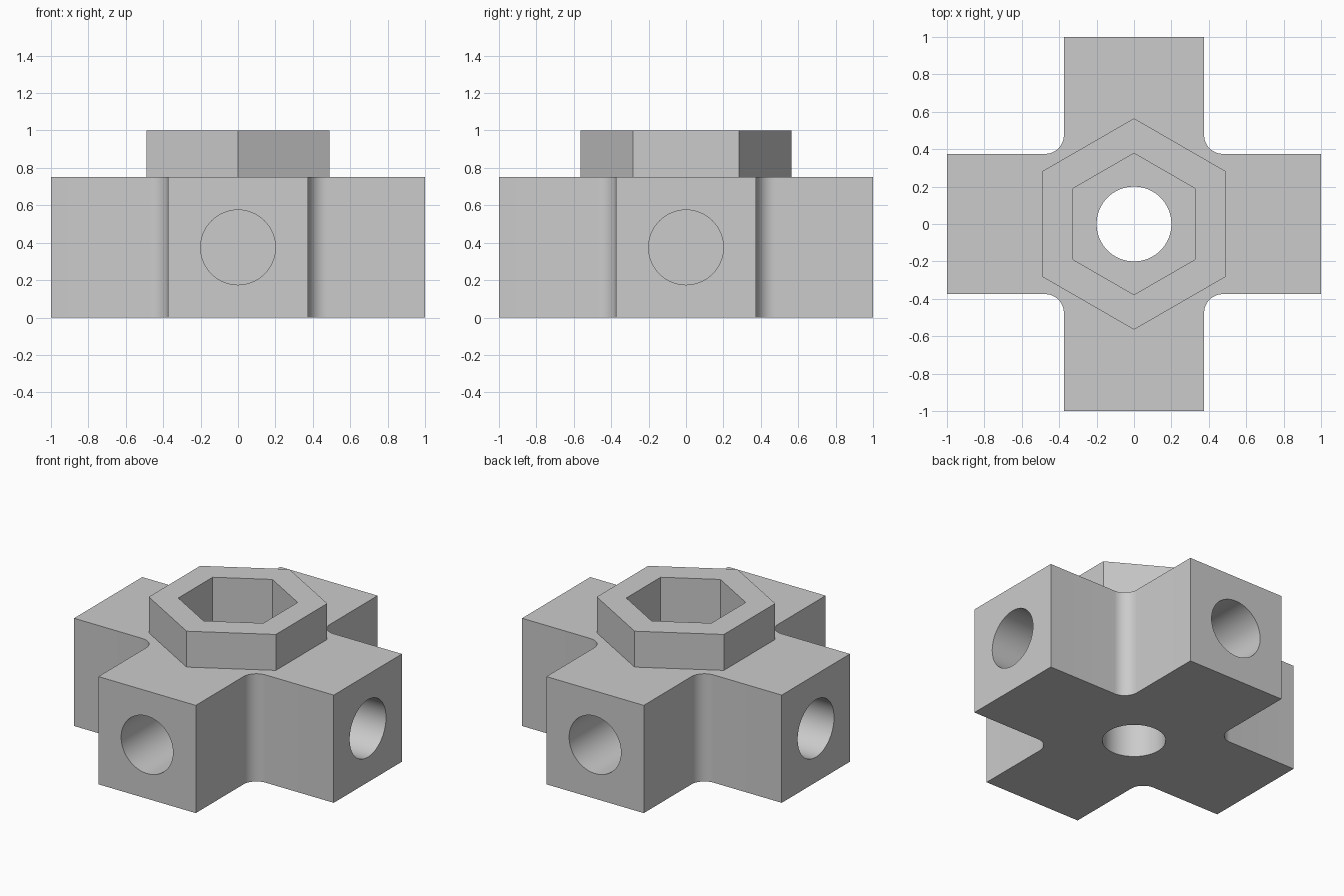
import bpy
import bmesh
from math import pi, cos, sin, radians
from mathutils import Matrix, Vector

cube = bpy.data.objects.get("Cube")
if cube:
    bpy.data.objects.remove(cube, do_unlink=True)

ARM = 0.375          # half width of an arm
FILLET = 0.1         # inner corner radius
BODY_H = 0.75
BORE = 0.2
HOLE_DEPTH = 0.5
SOCKET_Z = 0.5       # floor of the hexagonal socket

grey = bpy.data.materials.new("grey")
grey.use_nodes = True
colour = (0.6, 0.6, 0.6, 1)
grey.diffuse_color = colour
grey.node_tree.nodes["Principled BSDF"].inputs["Base Color"].default_value = colour


def prism(name, outline, z0, z1, matrix=Matrix()):
    """Extrude a flat outline from z0 to z1."""
    bm = bmesh.new()
    face = bm.faces.new([bm.verts.new((x, y, z0)) for x, y in outline])
    top = bmesh.ops.extrude_face_region(bm, geom=[face])["geom"]
    bmesh.ops.translate(bm, vec=(0, 0, z1 - z0),
                        verts=[v for v in top if isinstance(v, bmesh.types.BMVert)])
    bmesh.ops.recalc_face_normals(bm, faces=bm.faces)
    bm.transform(matrix)
    mesh = bpy.data.meshes.new(name)
    bm.to_mesh(mesh)
    bm.free()
    mesh.materials.append(grey)
    obj = bpy.data.objects.new(name, mesh)
    bpy.context.collection.objects.link(obj)
    return obj


def polygon(radius, sides, start=0.0):
    return [(radius * cos(start + 2 * pi * i / sides),
             radius * sin(start + 2 * pi * i / sides)) for i in range(sides)]


def combine(target, tool, operation):
    """Apply a boolean and remove its tool."""
    mod = target.modifiers.new(operation, 'BOOLEAN')
    mod.operation = operation
    mod.solver = 'EXACT'
    mod.object = tool
    bpy.context.view_layer.objects.active = target
    bpy.ops.object.modifier_apply(modifier=mod.name)
    bpy.data.objects.remove(tool, do_unlink=True)


# Cross outline: one arm end plus one rounded inner corner, repeated four times
outline = []
centre = ARM + FILLET
for quarter in range(4):
    turn = Matrix.Rotation(quarter * pi / 2, 2)
    points = [(1, -ARM), (1, ARM)]
    for i in range(13):
        a = radians(270 - 7.5 * i)
        points.append((centre + FILLET * cos(a), centre + FILLET * sin(a)))
    outline += [tuple(turn @ Vector(p)) for p in points]
body = prism("cross_connector", outline, 0, BODY_H)

# Raised hexagonal collar, sunk slightly into the body for a clean union
combine(body, prism("collar", polygon(0.565, 6, pi / 2), 0.6, 1), 'UNION')

# Hexagonal socket and the round bore beneath it
combine(body, prism("socket_cutter", polygon(0.378, 6, pi / 2), SOCKET_Z, 1.2), 'DIFFERENCE')
combine(body, prism("bore_cutter", polygon(BORE, 64), -0.2, 0.8), 'DIFFERENCE')

# Blind round hole in the end of each arm
for quarter in range(4):
    place = (Matrix.Translation((0, 0, BODY_H / 2))
             @ Matrix.Rotation(quarter * pi / 2, 4, 'Z')
             @ Matrix.Rotation(pi / 2, 4, 'Y'))
    hole = prism("arm_hole_cutter", polygon(BORE, 64), 1 - HOLE_DEPTH, 1.2, place)
    combine(body, hole, 'DIFFERENCE')

# Smooth the rounded walls, keep the edges sharp
bpy.ops.object.select_all(action='DESELECT')
body.select_set(True)
bpy.context.view_layer.objects.active = body
bpy.ops.object.shade_smooth_by_angle(angle=radians(30))
